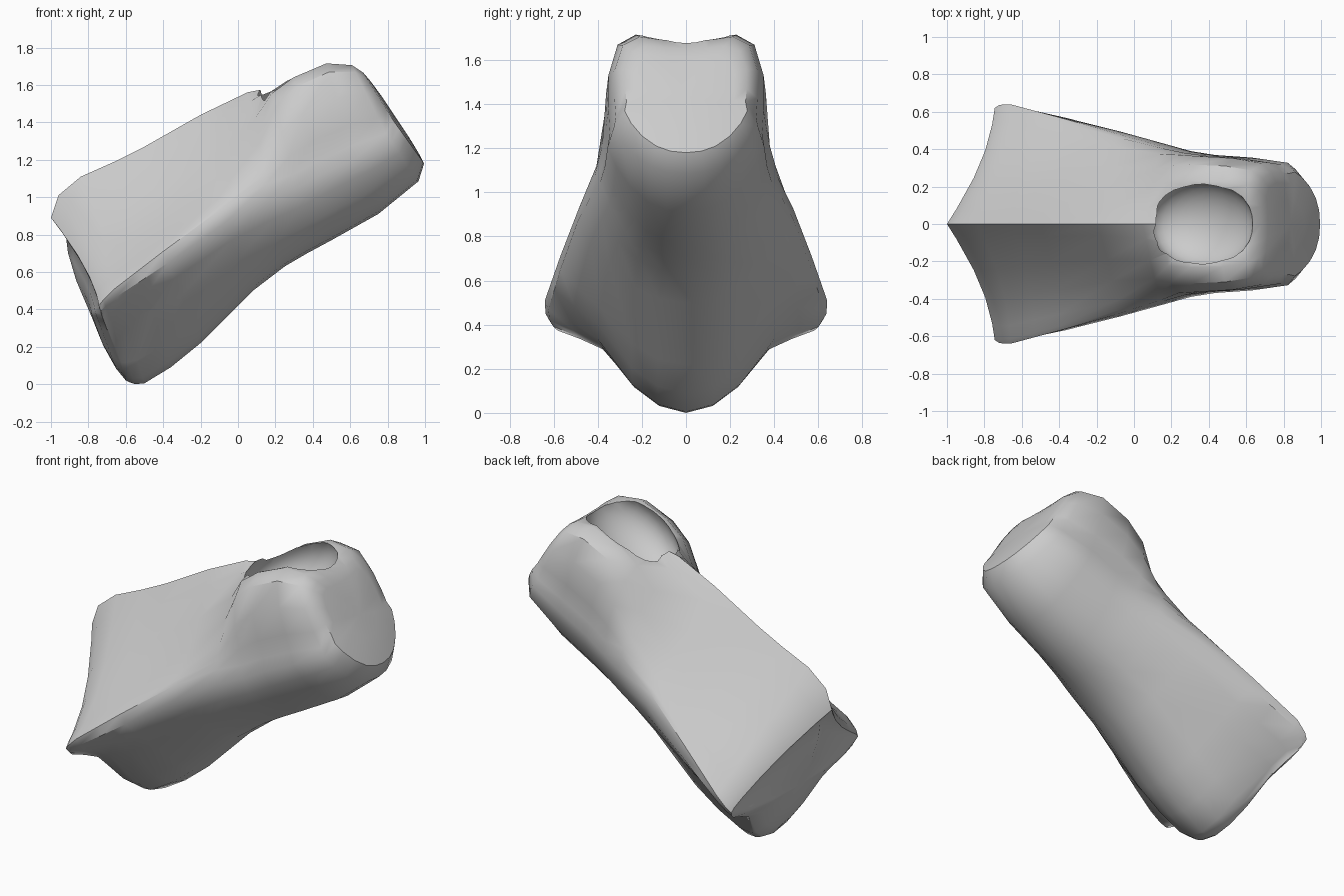
import bpy, bmesh, math
from mathutils import Vector

if "Cube" in bpy.data.objects:
    bpy.data.objects.remove(bpy.data.objects["Cube"])

stone = bpy.data.materials.new("light grey")
stone.use_nodes = True
GREY = (0.6, 0.6, 0.6, 1)
stone.diffuse_color = GREY
stone.node_tree.nodes["Principled BSDF"].inputs["Base Color"].default_value = GREY

# Half profiles: (width fraction, height fraction), ridge to side and side to keel
KITE_TOP = [(0, 1), (.12, .85), (.38, .55), (.62, .3), (.85, .11), (.96, .04)]
ROUND_TOP = [(0, 1), (.35, 1.02), (.66, 1.06), (.9, .95), (1.02, .62), (1.02, .25)]
KITE_LOW = [(1, 0), (.97, .07), (.8, .17), (.62, .3), (.37, .74), (.19, .93), (0, 1)]
ROUND_LOW = [(1, 0), (1.03, .18), (.92, .42), (.74, .67), (.5, .87), (.26, .97), (0, 1)]

# Sections along the body: ridge x, z; side x, y, z; keel x, z; top and low roundness
SECTIONS = [
    (-.92, .79, -.74, .60, .40, -.60, .02, .04, 0),
    (-1.0, .89, -.745, .62, .42, -.58, .01, .05, 0),
    (-.96, 1.01, -.72, .637, .45, -.55, 0, .03, 0),
    (-.84, 1.11, -.66, .64, .51, -.50, .005, 0, .1),
    (-.66, 1.19, -.53, .605, .61, -.36, .09, 0, .3),
    (-.50, 1.27, -.40, .57, .71, -.20, .22, 0, .5),
    (-.20, 1.44, -.10, .485, .93, .08, .50, .03, .8),
    (.05, 1.56, .15, .415, 1.07, .25, .63, .3, 1),
    (.17, 1.585, .29, .378, 1.12, .37, .70, .75, 1),
    (.30, 1.625, .42, .358, 1.19, .50, .77, .95, 1),
    (.48, 1.69, .60, .345, 1.27, .75, .91, 1, 1),
    (.62, 1.685, .79, .318, 1.34, .965, 1.085, 1, 1),
    (.68, 1.65, .83, .27, 1.41, .995, 1.18, 1, 1),
]


def blend(a, b, w):
    return [(p[0] + (q[0] - p[0]) * w, p[1] + (q[1] - p[1]) * w) for p, q in zip(a, b)]


def ring_points(tx, tz, cx, cy, cz, bx, bz, top, low):
    bow = 1.5 - .5 * top      # the ridged end sweeps back towards its sides
    half = [(cx + (tx - cx) * h ** bow, cy * y, cz + (tz - cz) * h)
            for y, h in blend(KITE_TOP, ROUND_TOP, top)]
    half += [(cx + (bx - cx) * h, cy * y, cz + (bz - cz) * h)
             for y, h in blend(KITE_LOW, ROUND_LOW, low)]
    mirrored = [(x, -y, z) for x, y, z in half[-2:0:-1]]
    return [Vector(p) for p in half + mirrored]


def bridge(bm, a, b):
    n = len(a)
    for i in range(n):
        bm.faces.new((a[i], a[(i + 1) % n], b[(i + 1) % n], b[i]))


def cap(bm, ring, push):
    """Close an end with two inset rings and a centre, bulged by push."""
    centre = sum((v.co for v in ring), Vector()) / len(ring)
    last = ring
    for scale, amount in ((.8, .5), (.45, .9)):
        new = [bm.verts.new(centre.lerp(v.co, scale) + push * amount) for v in ring]
        bridge(bm, last, new)
        last = new
    tip = bm.verts.new(centre + push)
    for i in range(len(last)):
        bm.faces.new((last[i], last[(i + 1) % len(last)], tip))


# Body lofted through the sections
bm = bmesh.new()
rings = [[bm.verts.new(p) for p in ring_points(*s)] for s in SECTIONS]
for a, b in zip(rings, rings[1:]):
    bridge(bm, a, b)
cap(bm, rings[0], Vector((-.05, 0, -.02)))
cap(bm, rings[-1], Vector((.012, 0, .008)))
bmesh.ops.recalc_face_normals(bm, faces=bm.faces)
mesh = bpy.data.meshes.new("body")
bm.to_mesh(mesh)
bm.free()
body = bpy.data.objects.new("body", mesh)
bpy.context.collection.objects.link(body)
mesh.materials.append(stone)

# Sloping socket scooped from the top of the head
bpy.ops.mesh.primitive_uv_sphere_add(segments=28, ring_count=16, radius=1,
                                     location=(.36, 0, 1.585),
                                     rotation=(0, -math.radians(35), 0))
cutter = bpy.context.object
cutter.name = "socket_cutter"
cutter.scale = (.32, .235, .17)
cutter.hide_render = True
cutter.data.materials.append(stone)

bpy.ops.object.select_all(action='DESELECT')
body.select_set(True)
bpy.context.view_layer.objects.active = body
cut = body.modifiers.new("socket", 'BOOLEAN')
cut.operation = 'DIFFERENCE'
cut.solver = 'EXACT'
cut.object = cutter
bpy.ops.object.modifier_apply(modifier=cut.name)
bpy.data.objects.remove(cutter)
bpy.ops.object.shade_smooth_by_angle(angle=math.radians(40))
